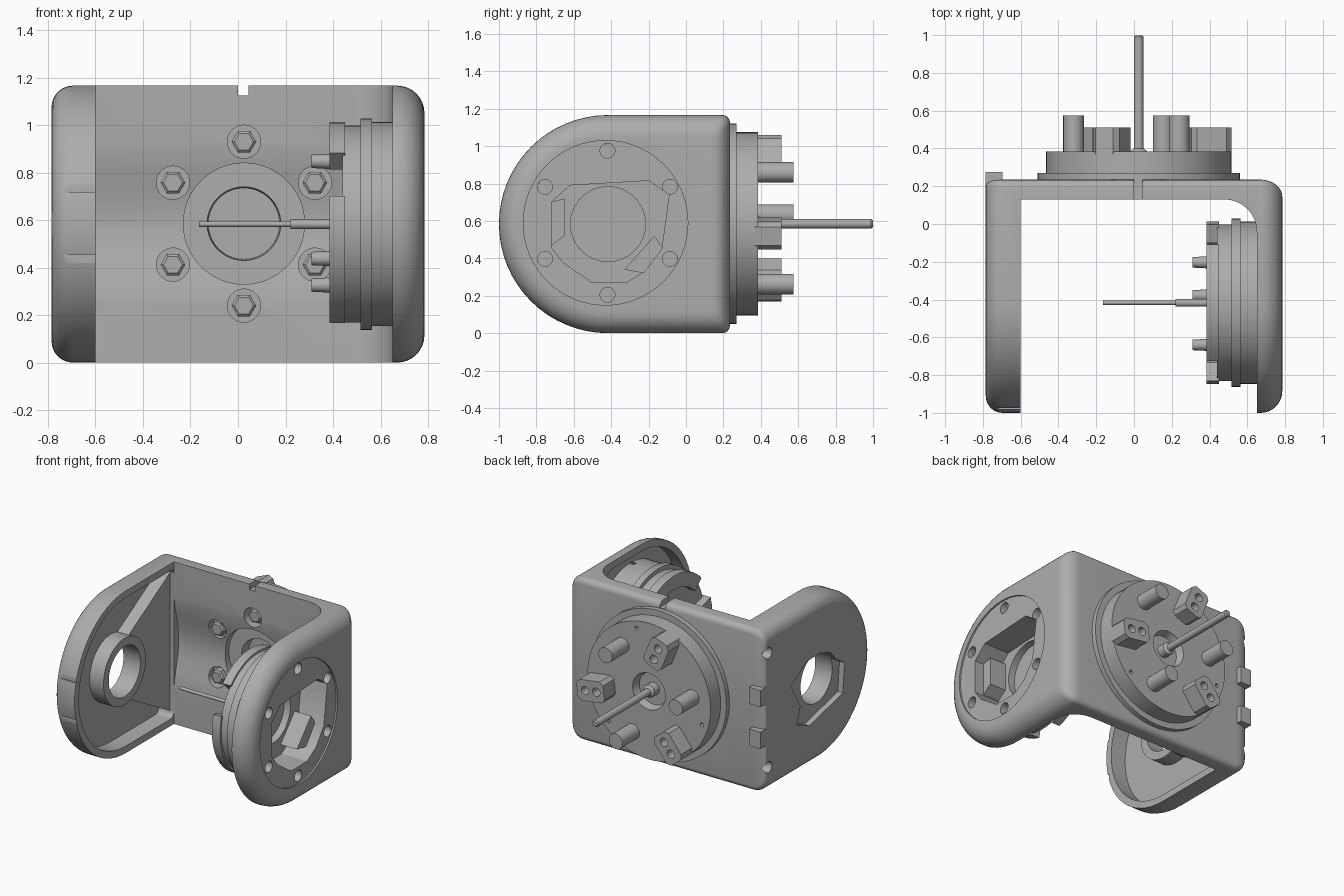
import bpy, bmesh
from math import sin, cos, pi, radians

if "Cube" in bpy.data.objects:
    bpy.data.objects.remove(bpy.data.objects["Cube"])

GREY = (0.42, 0.42, 0.42, 1)
metal = bpy.data.materials.new("plain_grey")
metal.use_nodes = True
metal.diffuse_color = GREY
metal.node_tree.nodes["Principled BSDF"].inputs["Base Color"].default_value = GREY


def place(axis, t, u, v):
    return {"x": (t, u, v), "y": (u, t, v), "z": (u, v, t)}[axis]


def loft(name, loops):
    """Skin a stack of equal loops and cap both ends."""
    bm = bmesh.new()
    rings = [[bm.verts.new(p) for p in loop] for loop in loops]
    n = len(rings[0])
    for a, b in zip(rings, rings[1:]):
        for i in range(n):
            bm.faces.new((a[i], a[(i + 1) % n], b[(i + 1) % n], b[i]))
    bm.faces.new(rings[0])
    bm.faces.new(rings[-1])
    bmesh.ops.recalc_face_normals(bm, faces=bm.faces)
    mesh = bpy.data.meshes.new(name)
    bm.to_mesh(mesh)
    bm.free()
    mesh.materials.append(metal)
    obj = bpy.data.objects.new(name, mesh)
    bpy.context.collection.objects.link(obj)
    return obj


def prism(name, axis, pts, a, b):
    return loft(name, [[place(axis, t, u, v) for u, v in pts] for t in (a, b)])


def box(name, x, y, z):
    return prism(name, "z", [(x[0], y[0]), (x[1], y[0]), (x[1], y[1]), (x[0], y[1])], *z)


def turned(name, axis, centre, steps, n=64):
    """Round part from (position, radius) steps along an axis."""
    ring = [(cos(2 * pi * i / n), sin(2 * pi * i / n)) for i in range(n)]
    return loft(name, [[place(axis, t, centre[0] + r * c, centre[1] + r * s) for c, s in ring]
                       for t, r in steps])


def combine(targets, tool, operation="DIFFERENCE"):
    """Apply a boolean to each target and discard the tool."""
    for obj in targets:
        mod = obj.modifiers.new("combine", "BOOLEAN")
        mod.operation, mod.solver, mod.object = operation, "EXACT", tool
        bpy.context.view_layer.update()
        graph = bpy.context.evaluated_depsgraph_get()
        mesh = bpy.data.meshes.new_from_object(obj.evaluated_get(graph))
        obj.modifiers.clear()
        obj.data = mesh
    bpy.data.objects.remove(tool)


def polar(centre, radius, degrees):
    a = radians(degrees)
    return centre[0] + radius * cos(a), centre[1] + radius * sin(a)


ARM = (-0.417, 0.583)     # arm axis in y, z
DISC = (0.025, 0.585)     # rear disc axis in x, z


def arm_outline(inset, back):
    """Round-fronted side outline in y, z."""
    r = ARM[1] - inset
    pts = [polar(ARM, r, 90 + 180 * i / 32) for i in range(33)]
    c, top, low = 0.04, ARM[1] + r, ARM[1] - r
    pts += [polar((back - c, low + c), c, -90 + 22.5 * i) for i in range(5)]
    pts += [polar((back - c, top - c), c, 22.5 * i) for i in range(5)]
    return pts


# Bracket: rounded solid, hollowed into a U
sections = []
for side, radius, rear in ((-1, 0.09, 0.03), (1, 0.115, 0.09)):
    half = []
    for i in range(9):
        a = pi / 2 * i / 8
        outline = arm_outline(radius * (1 - cos(a)), 0.235 - rear * (1 - cos(a)))
        half.append([(side * (0.785 - radius * (1 - sin(a))), y, z) for y, z in outline])
    sections += half[::-1] if side < 0 else half
bracket = loft("bracket", sections)

inner = [(0.65, -1.1), (-0.6, -1.1), (-0.6, 0.13)]
inner += [polar((0.48, -0.04), 0.17, 90 - 11.25 * i) for i in range(9)]
combine([bracket], prism("inner_cutter", "z", inner, -0.1, 1.3))

# Right arm: hollow shell with boss and flaring web
combine([bracket], prism("shell_cutter", "x", arm_outline(0.05, 0.13), -0.72, -0.5))
combine([bracket], prism("web", "x", [(-0.36, 0.8), (0.16, 1.1), (0.16, 0.07), (-0.36, 0.36)],
                         -0.74, -0.63), "UNION")
combine([bracket], turned("boss", "x", ARM, [(-0.74, 0.24), (-0.61, 0.24)]), "UNION")
for z in (0.437, 0.737):
    combine([bracket], box("rim_notch_cutter", (-0.75, -0.55), (-1.1, -0.975),
                           (z - 0.018, z + 0.018)))
for z in (0.405, 0.705):
    box("rear_tab", (-0.785, -0.695), (0.18, 0.275), (z - 0.06, z + 0.06))
for z in (0.18, 1.0):
    combine([bracket], turned("edge_hole_cutter", "x", (0.185, z), [(-0.9, 0.04), (-0.72, 0.04)], 20))

# Shallow blended clearance across the back plate
hollow = [(0.129 + 0.055 * sin(pi * i / 24) ** 2, 0.22 + 0.73 * i / 24) for i in range(25)]
combine([bracket], prism("clearance_cutter", "x", hollow + [(0.0, 0.95), (0.0, 0.22)], -0.6, 0.5))

# Left arm: hollow shell, sunk cover face and stepped inner flange
combine([bracket], prism("left_shell_cutter", "x", arm_outline(0.05, -0.04), 0.6, 0.735))
combine([bracket], turned("cover_recess_cutter", "x", (-0.43, 0.59), [(0.773, 0.44), (0.9, 0.44)]))
flange = turned("arm_flange", "x", ARM, [
    (0.48, 0.13), (0.44, 0.14), (0.44, 0.415), (0.515, 0.415), (0.515, 0.445),
    (0.565, 0.445), (0.565, 0.43), (0.75, 0.43)])
pocket = [(-0.62, 0.79), (-0.2, 0.815), (-0.09, 0.74), (-0.13, 0.45), (-0.22, 0.33),
          (-0.32, 0.27), (-0.5, 0.27), (-0.66, 0.38), (-0.72, 0.46), (-0.72, 0.7)]
combine([bracket, flange], prism("pocket_cutter", "x", pocket, 0.57, 0.9))
combine([flange], turned("pocket_floor_cutter", "x", ARM, [(0.52, 0.2), (0.6, 0.2)]))
for i in range(6):
    spot = polar((-0.42, 0.59), 0.385, 30 + 60 * i)
    combine([bracket, flange], turned("screw_hole_cutter", "x", spot, [(0.7, 0.04), (0.9, 0.04)], 20))

# Ribs inside the left arm pocket
for rib in ([(-0.73, 0.46), (-0.65, 0.52), (-0.65, 0.72), (-0.73, 0.7)],
            [(-0.22, 0.32), (-0.12, 0.45), (-0.17, 0.52), (-0.33, 0.34)]):
    prism("pocket_rib", "x", rib, 0.55, 0.7)

# Right arm opening
opening = [(-0.07, 0.665), (-0.25, 0.77), (-0.4, 0.78), (-0.68, 0.6),
           (-0.66, 0.39), (-0.28, 0.3), (-0.14, 0.36), (-0.18, 0.48)]
combine([bracket], prism("opening_cutter", "x", opening, -0.9, -0.745))
combine([bracket], turned("bore_cutter", "x", ARM, [(-0.9, 0.18), (-0.5, 0.18)]))

# Flange details: arc lugs, pegs and spindle
for i in range(3):
    a = 90 + 120 * i
    arc = [polar(ARM, 0.43, a - 46 + 92 * k / 12) for k in range(13)]
    arc += [polar(ARM, 0.33, a + 46 - 92 * k / 12) for k in range(13)]
    prism("flange_lug", "x", arc, 0.385, 0.45)
for radius, angle in ((0.34, 51), (0.34, 229), (0.15, 285)):
    turned("flange_peg", "x", polar(ARM, radius, angle), [(0.31, 0.028), (0.45, 0.035)], 20)
turned("flange_spindle", "x", ARM, [(-0.165, 0.012), (0.22, 0.012), (0.22, 0.021), (0.4, 0.021),
                                    (0.4, 0.04), (0.49, 0.04)], 20)

# Back plate: slot, bore and counterbored bolts
combine([bracket], box("slot_cutter", (0.0, 0.045), (0.0, 0.4), (1.125, 1.3)))
combine([bracket], turned("plate_bore_cutter", "y", DISC, [(0.0, 0.255), (0.4, 0.255)]))
for i in range(6):
    spot = polar(DISC, 0.345, 30 + 60 * i)
    combine([bracket], turned("bolt_hole_cutter", "y", spot, [(0.0, 0.07), (0.21, 0.07)], 28))
    turned("bolt_head", "y", spot, [(0.15, 0.04), (0.16, 0.052), (0.22, 0.052)], 6)

# Rear disc with recessed centre
disc = turned("rear_disc", "y", DISC, [
    (0.3, 0.15), (0.225, 0.155), (0.225, 0.535), (0.27, 0.535), (0.27, 0.49),
    (0.385, 0.49), (0.385, 0.13), (0.33, 0.115)], 80)
turned("rear_spindle", "y", DISC, [(0.32, 0.045), (0.385, 0.045), (0.4, 0.025),
                                   (0.99, 0.025), (1.0, 0.018)], 24)

# Rear pegs and drilled blocks
for i in range(3):
    a = 52 + 120 * i
    turned("rear_peg", "y", polar(DISC, 0.348, a), [(0.37, 0.055), (0.575, 0.055)], 28)
    b = radians(a + 60)
    outline = [(0.275, -0.05), (0.3, -0.075), (0.46, -0.075), (0.49, -0.05),
               (0.49, 0.05), (0.46, 0.075), (0.3, 0.075), (0.275, 0.05)]
    corners = [(DISC[0] + u * cos(b) - v * sin(b), DISC[1] + u * sin(b) + v * cos(b))
               for u, v in outline]
    block = prism("rear_block", "y", corners, 0.37, 0.51)
    for r in (0.335, 0.425):
        combine([block], turned("block_hole_cutter", "y", polar(DISC, r, a + 60),
                                [(0.44, 0.03), (0.6, 0.03)], 20))
    combine([disc], turned("pin_hole_cutter", "y", polar(DISC, 0.44, a + 25),
                           [(0.34, 0.014), (0.5, 0.014)], 12))

# Smooth round surfaces, crisp edges
bpy.ops.object.select_all(action="DESELECT")
for obj in bpy.context.collection.objects:
    if obj.type == "MESH" and obj.data.materials and obj.data.materials[0] == metal:
        obj.select_set(True)
        bpy.context.view_layer.objects.active = obj
bpy.ops.object.shade_smooth_by_angle(angle=radians(30))
